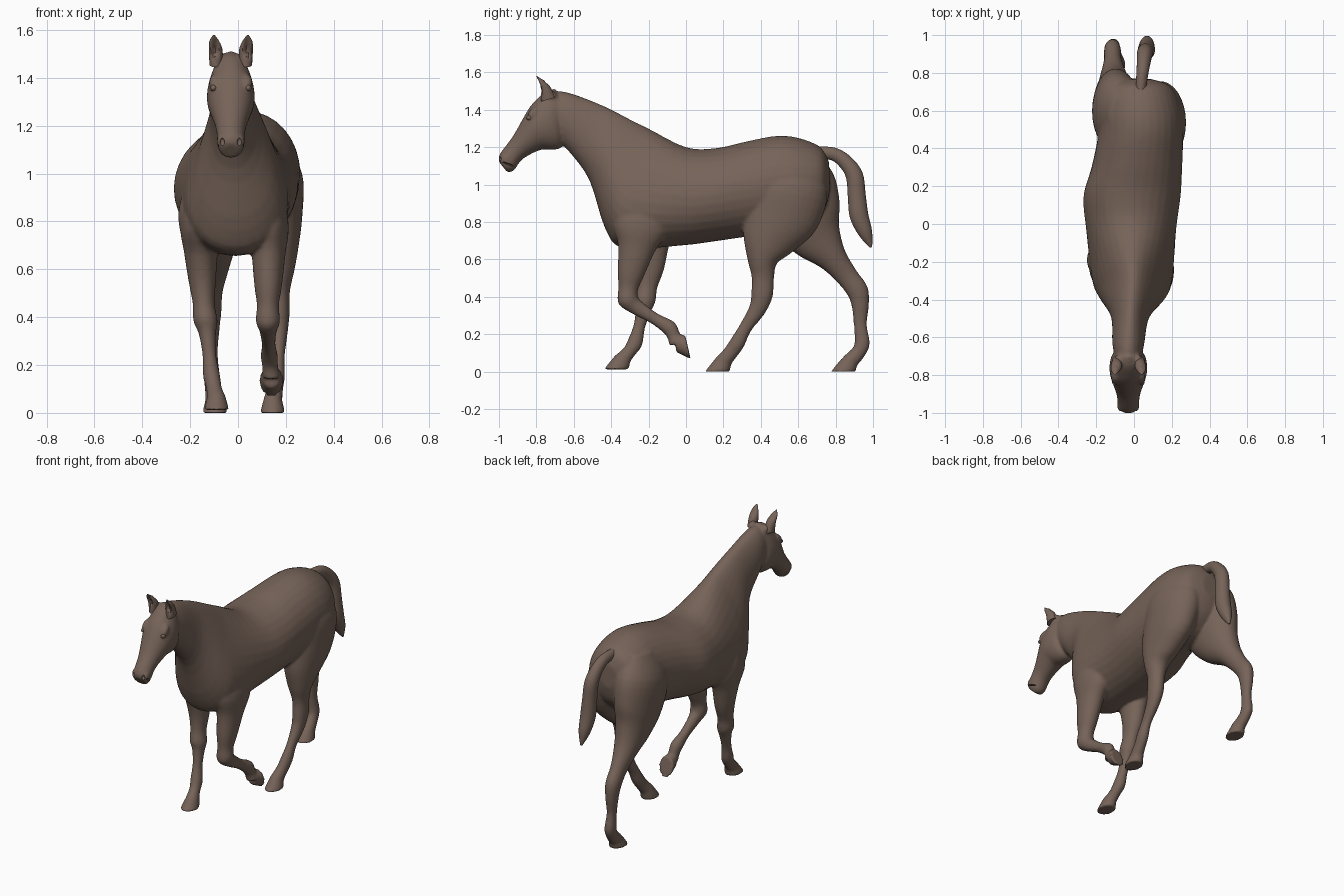
import bpy, bmesh, math
from mathutils import Matrix

coat = bpy.data.materials.new("brown coat")
coat.diffuse_color = (0.18, 0.125, 0.098, 1)


def loft(bm, rows, steps=4, sides=32):
    """Skin smooth rings; row = (x, half width, taper, y1, z1, y2, z2), outline edge to outline edge."""
    rings = []
    n = len(rows)
    for i in range(n - 1):
        p = [rows[max(i - 1, 0)], rows[i], rows[i + 1], rows[min(i + 2, n - 1)]]
        for s in range(steps + (i == n - 2)):
            t = s / steps
            x, w, k, y1, z1, y2, z2 = [
                0.5 * (2 * b + (c - a) * t + (2 * a - 5 * b + 4 * c - d) * t * t
                       + (3 * b - a - 3 * c + d) * t ** 3) for a, b, c, d in zip(*p)]
            ring = []
            for j in range(sides):
                a = 2 * math.pi * j / sides
                u = math.sin(a)
                ring.append(bm.verts.new((x + w * math.cos(a) * (1 - k * u),
                                          (y1 + y2 + u * (y1 - y2)) / 2,
                                          (z1 + z2 + u * (z1 - z2)) / 2)))
            rings.append(ring)
    faces = [bm.faces.new((a[j], a[(j + 1) % sides], b[(j + 1) % sides], b[j]))
             for a, b in zip(rings, rings[1:]) for j in range(sides)]
    faces += [bm.faces.new(rings[0]), bm.faces.new(rings[-1])]
    return [v for r in rings for v in r]


def tube(bm, path, sizes, xs):
    """Loft along a side-view path; sizes = (half width, half depth), xs = x at top, middle and end."""
    rows = []
    n = len(path) - 1
    for i, ((y, z), (w, d)) in enumerate(zip(path, sizes)):
        a, b = path[max(i - 1, 0)], path[min(i + 1, n)]
        ty, tz = b[0] - a[0], b[1] - a[1]
        d /= math.hypot(ty, tz)
        t = i / n
        x = xs[0] * (1 - t) * (1 - 2 * t) + xs[1] * 4 * t * (1 - t) + xs[2] * t * (2 * t - 1)
        rows.append((x, w, 0, y + d * tz, z - d * ty, y - d * tz, z + d * ty))
    loft(bm, rows)


def ball(bm, loc, size, tilt=0):
    m = Matrix.Translation(loc) @ Matrix.Rotation(tilt, 4, 'X') @ Matrix.Diagonal((*size, 1))
    bmesh.ops.create_uvsphere(bm, u_segments=20, v_segments=12, radius=1, matrix=m)


def finish(bm, name, smooth=True):
    bmesh.ops.recalc_face_normals(bm, faces=bm.faces)
    me = bpy.data.meshes.new(name)
    bm.to_mesh(me)
    bm.free()
    me.materials.append(coat)
    ob = bpy.data.objects.new(name, me)
    bpy.context.collection.objects.link(ob)
    if smooth:
        bpy.ops.object.select_all(action='DESELECT')
        ob.select_set(True)
        bpy.context.view_layer.objects.active = ob
        bpy.ops.object.shade_smooth_by_angle(angle=math.radians(50))
    return ob


bm = bmesh.new()

# Trunk and neck, rump to poll: x, half width, top edge, bottom edge; withers are narrower on top
trunk = [(.03, .06, .765, 1.12, .77, .97), (.03, .165, .72, 1.20, .735, .86),
         (.035, .215, .60, 1.25, .62, .76), (.035, .225, .48, 1.26, .46, .74),
         (.015, .24, .32, 1.23, .28, .715), (-.01, .257, .16, 1.195, .14, .695),
         (-.015, .24, 0, 1.20, -.02, .675), (-.01, .205, -.20, 1.30, -.33, .66),
         (-.008, .168, -.30, 1.35, -.43, .76), (-.02, .10, -.46, 1.43, -.515, 1.02),
         (-.03, .085, -.64, 1.495, -.62, 1.17), (-.03, .068, -.735, 1.495, -.70, 1.25)]
loft(bm, [(x, w, .35 * math.exp(-((y + .27) / .22) ** 2), y, *e) for x, w, y, *e in trunk])

# Head, poll to lips: half width, forehead edge, jaw edge
head = [(.07, -.70, 1.515, -.655, 1.27), (.092, -.755, 1.495, -.665, 1.20),
        (.10, -.80, 1.455, -.72, 1.185), (.093, -.845, 1.40, -.78, 1.185),
        (.063, -.925, 1.26, -.875, 1.135), (.056, -.995, 1.165, -.92, 1.075),
        (.042, -1.002, 1.125, -.955, 1.065)]
loft(bm, [(-.03, w, 0, *e) for w, *e in head])
for s in (-1, 1):
    ball(bm, (-.03 + s * .066, -.815, 1.38), (.025, .045, .026), .9)   # brow
    ball(bm, (-.03 + s * .05, -.725, 1.475), (.026, .035, .03))         # ear root
    ball(bm, (-.03 + s * .035, -.965, 1.135), (.024, .03, .035), -.5)  # nostril wing

# Front legs, shoulder to hoof top
sizes = [(.03, .09), (.08, .15), (.07, .10), (.057, .072), (.046, .054), (.051, .056),
         (.036, .042), (.029, .032), (.036, .041), (.033, .036), (.04, .042)]
tube(bm, [(-.22, 1.02), (-.24, .80), (-.265, .66), (-.295, .525), (-.308, .45), (-.31, .385),
          (-.265, .345), (-.17, .285), (-.09, .235), (-.065, .19), (-.05, .152)],
     sizes, (.135, .125, .14))
tube(bm, [(-.20, 1.02), (-.20, .80), (-.19, .67), (-.19, .55), (-.207, .455), (-.218, .385),
          (-.228, .33), (-.25, .24), (-.273, .155), (-.305, .105), (-.346, .06)],
     sizes, (-.165, -.136, -.09))
ball(bm, (-.165, -.19, .82), (.085, .10, .15))  # elbow of the standing leg

# Hind legs, hip to hoof top
sizes = [(.06, .12), (.13, .21), (.12, .20), (.094, .14), (.07, .08), (.048, .06), (.045, .058),
         (.037, .046), (.028, .035), (.034, .041), (.034, .04), (.04, .043)]
tube(bm, [(.56, 1.16), (.55, 1.0), (.51, .83), (.435, .69), (.408, .59), (.411, .505), (.406, .41),
          (.38, .33), (.318, .235), (.275, .155), (.237, .10), (.195, .05)],
     sizes, (.125, .17, .145))
tube(bm, [(.56, 1.17), (.58, 1.02), (.635, .84), (.70, .71), (.785, .605), (.86, .51), (.918, .43),
          (.932, .35), (.932, .25), (.942, .15), (.915, .095), (.872, .052)],
     sizes, (-.075, -.113, -.097))

# Hooves: one shape, placed by sole centre and turned for the lifted foot
for loc, turn in (((.14, .01, .133), 103), ((-.09, -.372, .012), 0),
                  ((.145, .168, 0), 0), ((-.097, .842, 0), 0)):
    hoof = loft(bm, [(0, .038, 0, -.012, .07, .075, .045), (0, .053, 0, -.068, 0, .066, 0)], steps=3)
    bmesh.ops.transform(bm, verts=hoof, matrix=Matrix.Translation(loc)
                        @ Matrix.Rotation(math.radians(turn), 4, 'X'))

# Body: all of the above fused into one skin
body = finish(bm, "body", False)
rm = body.modifiers.new("fuse", 'REMESH')
rm.mode = 'VOXEL'
rm.voxel_size = 0.008
rm.use_smooth_shade = True
sm = body.modifiers.new("soften", 'SMOOTH')
sm.factor = 0.5
sm.iterations = 10

# Nostril and mouth hollows
bm = bmesh.new()
for s in (-1, 1):
    ball(bm, (-.03 + s * .036, -.997, 1.132), (.010, .014, .018), -.4)
    ball(bm, (-.03 + s * .055, -.945, 1.108), (.022, .040, .004), -.35)
cutter = finish(bm, "face_cutter", False)
cutter.hide_render = True
cutter.display_type = 'WIRE'
cut = body.modifiers.new("hollows", 'BOOLEAN')
cut.operation = 'DIFFERENCE'
cut.object = cutter

# Ears and eyes
for side, s in (("left", -1), ("right", 1)):
    x = -.03 + s * .063
    bm = bmesh.new()
    loft(bm, [(x, .026, 0, -.775, 1.445, -.70, 1.465), (x, .029, 0, -.778, 1.505, -.725, 1.522),
              (x + s * .006, .021, 0, -.79, 1.55, -.762, 1.555), (x + s * .008, .003, 0, -.80, 1.58, -.795, 1.58)])
    for v in bm.verts:  # hollow the front of the ear
        d = 1 - abs(v.co.x - x - s * .003) / .017
        if v.co.y < -.757 and 1.49 < v.co.z < 1.57 and d > 0:
            v.co.y += .022 * d * min(1, (1.57 - v.co.z) / .04)
    finish(bm, side + "_ear")
    bm = bmesh.new()
    ball(bm, (-.03 + s * .072, -.836, 1.358), (.014, .018, .014))
    finish(bm, side + "_eye")

# Tail
bm = bmesh.new()
tube(bm, [(.70, 1.175), (.79, 1.163), (.853, 1.12), (.90, 1.05), (.913, .94), (.925, .835), (.96, .74), (.99, .665)],
     [(.9 * d, d) for d in (.03, .035, .04, .046, .048, .05, .037, .006)], (.035, .06, .07))
finish(bm, "tail")
